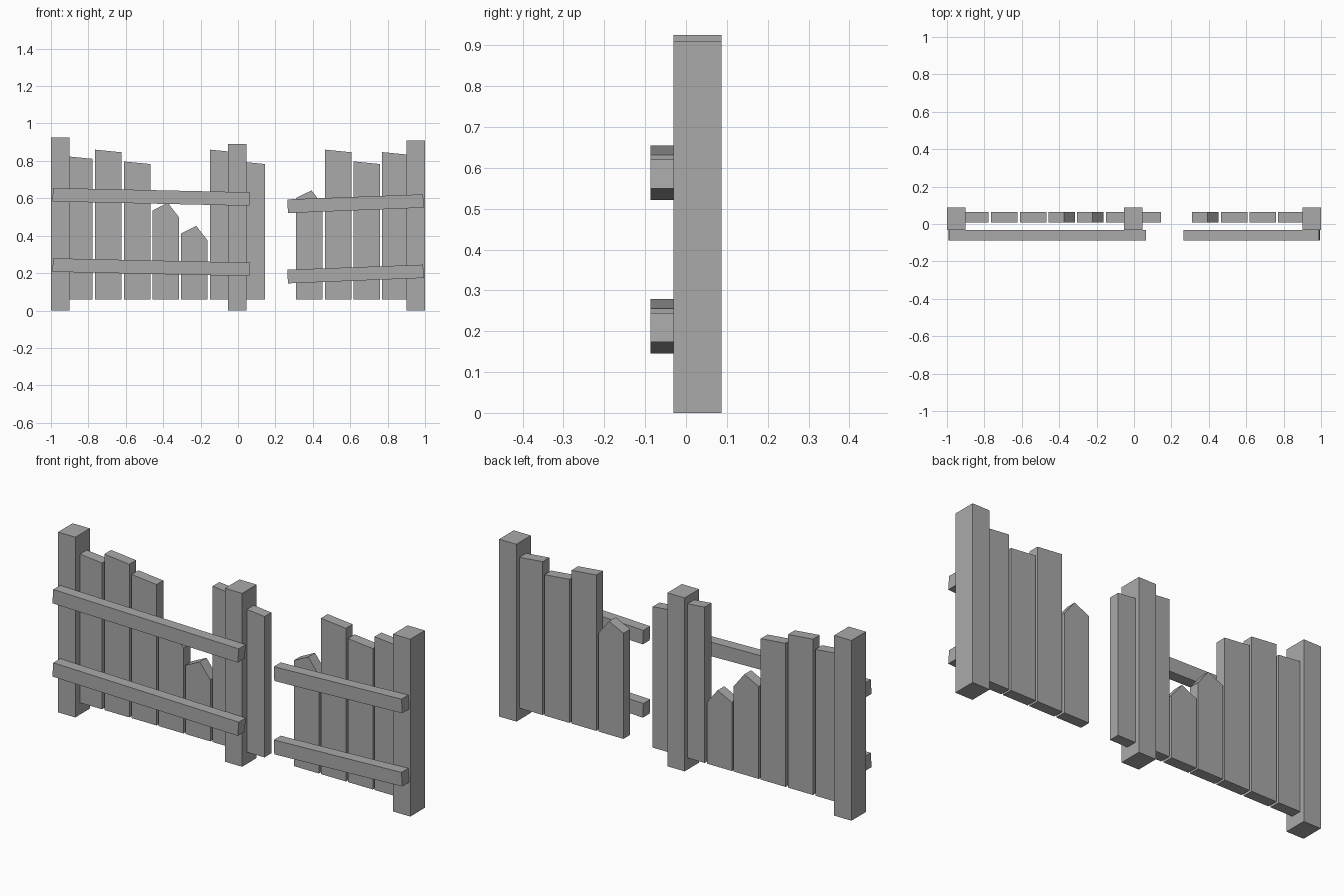
import bpy
import bmesh

cube = bpy.data.objects.get("Cube")
if cube:
    bpy.data.objects.remove(cube, do_unlink=True)

GREY = (0.4, 0.4, 0.4, 1)
wood = bpy.data.materials.new("weathered_grey")
wood.use_nodes = True
wood.diffuse_color = GREY
wood.node_tree.nodes["Principled BSDF"].inputs["Base Color"].default_value = GREY


def board(name, outline, y0, y1):
    """Extrude a front (x, z) outline from y0 back to y1."""
    bm = bmesh.new()
    face = bm.faces.new([bm.verts.new((x, y0, z)) for x, z in outline])
    moved = bmesh.ops.extrude_face_region(bm, geom=[face])["geom"]
    bmesh.ops.translate(bm, vec=(0, y1 - y0, 0),
                        verts=[v for v in moved if isinstance(v, bmesh.types.BMVert)])
    bmesh.ops.recalc_face_normals(bm, faces=bm.faces)
    mesh = bpy.data.meshes.new(name)
    bm.to_mesh(mesh)
    bm.free()
    mesh.materials.append(wood)
    bpy.context.collection.objects.link(bpy.data.objects.new(name, mesh))


# Square posts
for name, x, top in (("right_post", -0.951, 0.925),
                     ("middle_post", -0.004, 0.89),
                     ("left_post", 0.951, 0.91)):
    w = 0.049
    board(name, [(x - w, 0), (x + w, 0), (x + w, top), (x - w, top)], -0.031, 0.087)

# Upright planks: left edge, height there, snapped off or whole
WIDTH, BASE = 0.142, 0.06
planks = [(-0.92, 0.825, False), (-0.765, 0.86, False), (-0.61, 0.797, False),
          (-0.457, 0.535, True), (-0.305, 0.412, True), (-0.15, 0.86, False),
          (0.003, 0.797, False), (0.311, 0.602, True), (0.465, 0.86, False),
          (0.618, 0.797, False), (0.77, 0.847, False)]
for i, (x, top, broken) in enumerate(planks, 1):
    right = x + WIDTH
    outline = [(x, BASE), (right, BASE)]
    if broken:
        outline += [(right, top - 0.037), (x + 0.082, top + 0.04)]
    else:
        outline += [(right, top - 0.014)]
    outline.append((x, top))
    board(f"{'broken_plank' if broken else 'plank'}_{i}", outline, 0.008, 0.063)

# Tilted rails, an upper and a lower one on each section
right_rail = [(-0.993, 0.583), (0.06, 0.56), (0.065, 0.632), (-0.988, 0.655)]
left_rail = [(0.267, 0.521), (0.994, 0.55), (0.989, 0.621), (0.264, 0.594)]
for side, rail in (("right", right_rail), ("left", left_rail)):
    for level, drop in (("upper", 0), ("lower", 0.376)):
        board(f"{side}_{level}_rail", [(x, z - drop) for x, z in rail], -0.087, -0.031)
